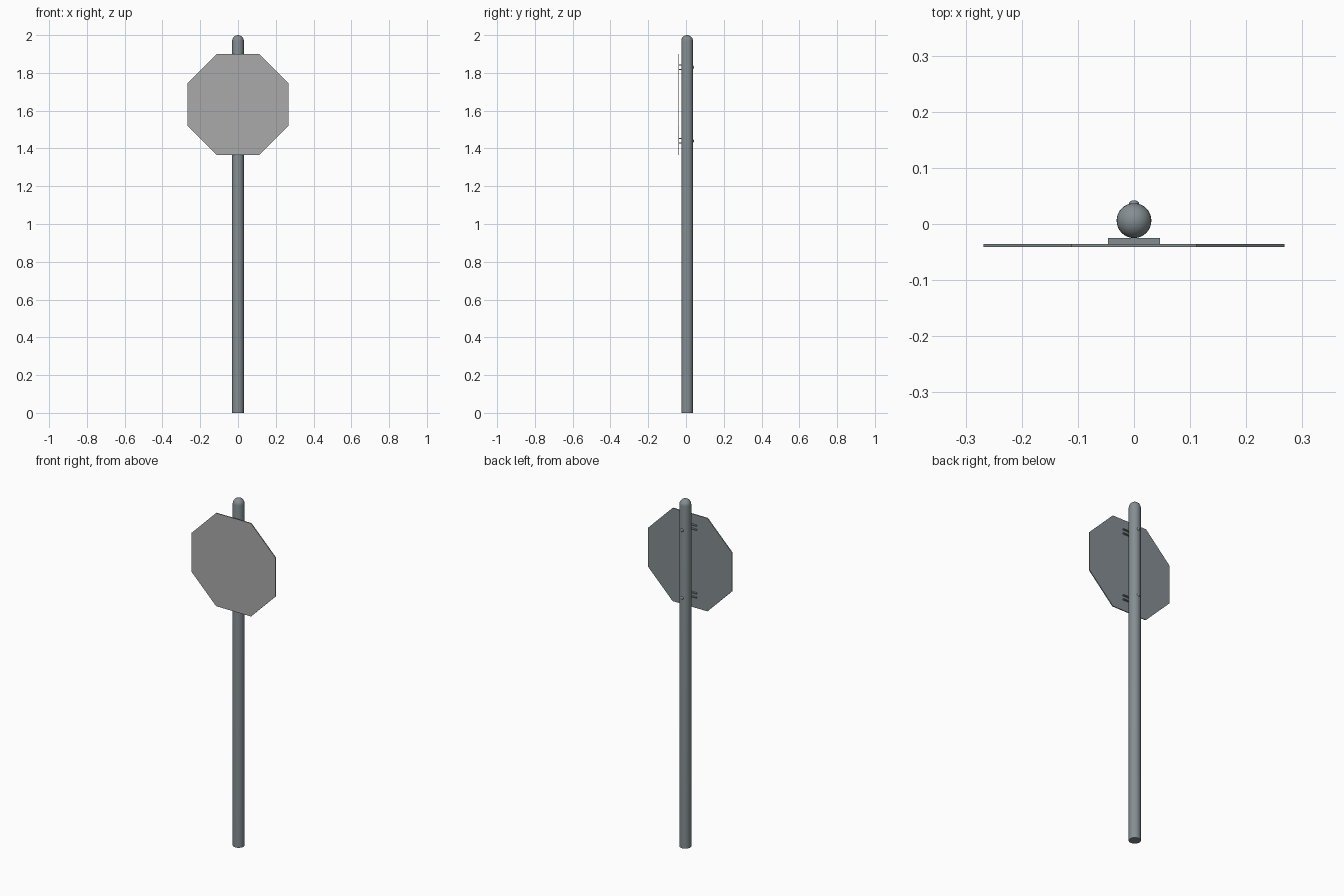
import bpy, math
from mathutils import Vector

cube = bpy.data.objects.get("Cube")
if cube:
    bpy.data.objects.remove(cube, do_unlink=True)


def material(name, rgb):
    m = bpy.data.materials.new(name)
    m.use_nodes = True
    m.diffuse_color = (*rgb, 1)
    m.node_tree.nodes["Principled BSDF"].inputs["Base Color"].default_value = (*rgb, 1)
    return m


steel = material("galvanised steel", (0.23, 0.27, 0.285))
face_grey = material("sign face grey", (0.40, 0.40, 0.40))

POLE_R, POLE_Y = 0.031, 0.006
SIGN_Z, SIGN_HALF = 1.633, 0.268


def finish(name, smooth=True):
    ob = bpy.context.object
    ob.name = name
    ob.data.materials.append(steel)
    bpy.ops.object.transform_apply(location=False, rotation=True, scale=True)
    if smooth:
        bpy.ops.object.shade_smooth_by_angle(angle=math.radians(35))
    return ob


def box(name, size, location):
    bpy.ops.mesh.primitive_cube_add(size=1, location=location)
    bpy.context.object.scale = size
    return finish(name, False)


# Round pole, with the top ring drawn up into a dome
bpy.ops.mesh.primitive_uv_sphere_add(segments=32, ring_count=16, radius=POLE_R,
                                     location=(0, POLE_Y, 2 - POLE_R))
pole = finish("pole")
for v in pole.data.vertices:
    if v.co.z < -0.001:
        v.co.z = POLE_R - 2
        flat = Vector((v.co.x, v.co.y))
        # Lower rings lie flat and close the foot
        if v.co.z < 0 and flat.length > POLE_R * 0.97:
            v.co.x, v.co.y = flat.normalized() * POLE_R
bpy.ops.object.shade_smooth_by_angle(angle=math.radians(35))

# Octagonal plate with a paler front face
bpy.ops.mesh.primitive_cylinder_add(vertices=8, radius=SIGN_HALF / math.cos(math.pi / 8),
                                    depth=0.005, location=(0, -0.0385, SIGN_Z),
                                    rotation=(math.pi / 2, 0, 0))
plate = finish("sign_plate", False)
plate.data.materials.append(face_grey)
# Turn the octagon so its sides are level
turn = math.pi / 8
for v in plate.data.vertices:
    x, z = v.co.x, v.co.z
    angle = math.atan2(z, x)
    step = math.floor(angle / (math.pi / 4) + 0.01) + 0.5
    r = math.hypot(x, z)
    if abs(angle / turn - round(angle / turn)) < 0.01 and round(angle / turn) % 2 == 0:
        v.co.x, v.co.z = r * math.cos(step * math.pi / 4), r * math.sin(step * math.pi / 4)
for p in plate.data.polygons:
    p.material_index = 1 if p.normal.y < -0.9 else 0

# Mounting brackets and rear bolts
for label, z in (("upper", 1.83), ("lower", 1.44)):
    for side, dz in (("top", 0.012), ("bottom", -0.012)):
        box(f"{label}_bracket_{side}_strip", (0.092, 0.011, 0.005), (0, -0.0305, z + dz))
    bpy.ops.mesh.primitive_uv_sphere_add(segments=16, ring_count=8, radius=0.009,
                                         location=(0, 0.036, z))
    bpy.context.object.scale = (1, 0.7, 1)
    finish(f"{label}_bolt")
